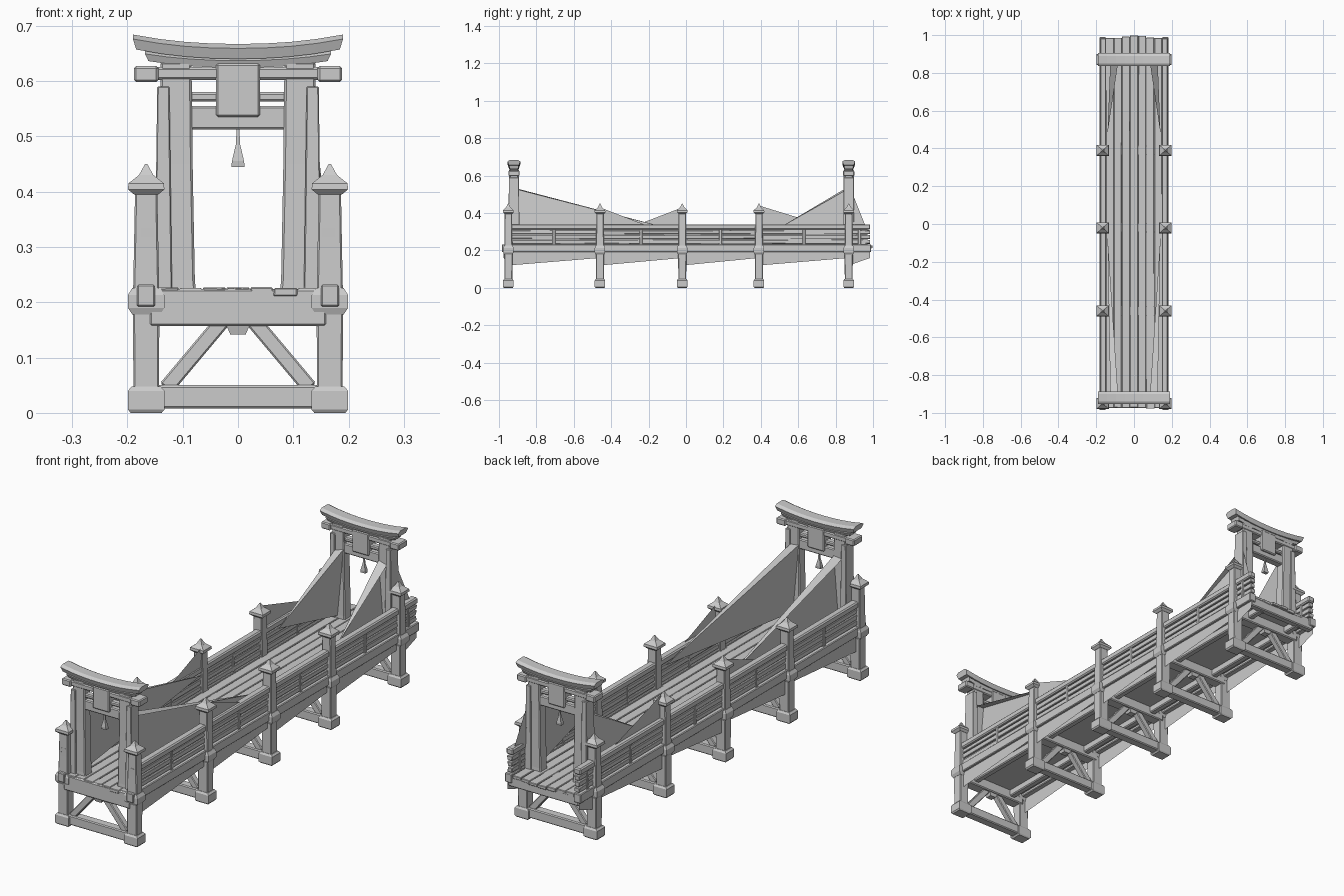
import bpy, bmesh, math, random
from mathutils import Vector

random.seed(4)
POSTS = [-0.95, -0.46, -0.02, 0.39, 0.87]
GATES = [-0.92, 0.87]


def make(name, verts, faces, bevel=0.0):
    me = bpy.data.meshes.new(name)
    me.from_pydata(verts, [], faces)
    bm = bmesh.new()
    bm.from_mesh(me)
    bmesh.ops.recalc_face_normals(bm, faces=bm.faces)
    bm.to_mesh(me)
    bm.free()
    ob = bpy.data.objects.new(name, me)
    bpy.context.collection.objects.link(ob)
    if bevel:
        m = ob.modifiers.new("chamfer", 'BEVEL')
        m.width, m.segments = bevel, 1
    return ob


def loft(name, rings, bevel=0.0):
    """Join equal-length rings of points and cap both ends."""
    n = len(rings[0])
    verts = [p for r in rings for p in r]
    faces = [(i * n + j, i * n + (j + 1) % n, (i + 1) * n + (j + 1) % n, (i + 1) * n + j)
             for i in range(len(rings) - 1) for j in range(n)]
    faces += [tuple(range(n))[::-1], tuple(range(len(verts) - n, len(verts)))]
    return make(name, verts, faces, bevel)


def box(name, x, y, z, bevel=0.004, wear=0.0):
    """Box from (min, max) ranges with a little hand-cut wear."""
    w = lambda: random.uniform(-wear, wear)
    ring = lambda yy: [(x[a] + w(), yy, z[b] + w()) for a, b in ((0, 0), (1, 0), (1, 1), (0, 1))]
    return loft(name, [ring(y[0]), ring(y[1])], bevel)


def tower(name, cx, cy, levels, bevel=0.0):
    """Square column from (height, half width x, half width y) levels."""
    return loft(name, [[(cx + a * hx, cy + b * hy, z) for a, b in ((-1, -1), (1, -1), (1, 1), (-1, 1))]
                       for z, hx, hy in levels], bevel)


def strut(name, a, b, size):
    """Square bar between two points lying in an x-z plane."""
    a, b = Vector(a), Vector(b)
    s = (b - a).normalized().cross(Vector((0, 1, 0))) * size
    t = Vector((0, size, 0))
    loft(name, [[p - s - t, p + s - t, p + s + t, p - s + t] for p in (a, b)], 0.003)


# Support frames with posts, feet, cross beams and braces
for y in POSTS:
    for s in (-1, 1):
        x = s * 0.166
        tower("post", x, y, [(0.03, 0.023, 0.021), (0.2, 0.024, 0.022),
                             (0.3, 0.022, 0.02), (0.41, 0.02, 0.019)], 0.003)
        tower("post_foot", x, y, [(0, 0.028, 0.024), (0.006, 0.033, 0.028),
                                  (0.04, 0.033, 0.028), (0.048, 0.026, 0.023)])
        tower("post_collar", x, y, [(0.178, 0.025, 0.023), (0.19, 0.033, 0.028),
                                    (0.213, 0.033, 0.028), (0.226, 0.025, 0.023)])
        tower("post_cap", x, y, [(0.395, 0.022, 0.02), (0.404, 0.033, 0.029),
                                 (0.415, 0.032, 0.028), (0.43, 0.013, 0.012), (0.45, 0.002, 0.002)])
        strut("brace", (s * 0.13, y, 0.045), (s * 0.025, y, 0.17), 0.014)
    box("foot_beam", (-0.15, 0.15), (y - 0.02, y + 0.02), (0.008, 0.05))
    box("cross_beam", (-0.16, 0.16), (y - 0.025, y + 0.025), (0.157, 0.224))
    tower("brace_key", 0, y, [(0.142, 0.014, 0.014), (0.165, 0.024, 0.02)])

# Deck boards over a solid base, with long bearers underneath
box("deck_base", (-0.15, 0.15), (-0.97, 0.985), (0.2, 0.218))
for i in range(7):
    x = -0.15 + i * 0.3 / 7
    box("deck_board", (x + 0.001, x + 0.3 / 7 - 0.001),
        (-0.97 - random.uniform(0, 0.012), 0.985 + random.uniform(0, 0.015)),
        (0.212, 0.226), 0.002, 0.0015)
for s in (-1, 1):
    box("deck_bearer", (s * 0.1 - 0.014, s * 0.1 + 0.014), (-0.95, 0.97), (0.172, 0.205))
box("end_beam", (-0.17, 0.17), (0.955, 0.985), (0.175, 0.215))

# Side railings: lower beam, thin backing, slotted planks and top rail
for s in (-1, 1):
    def side(name, a, b, y, z, bevel=0.003, wear=0.0):
        box(name, (min(s * a, s * b), max(s * a, s * b)), y, z, bevel, wear)
    side("side_beam", 0.15, 0.183, (-0.985, 0.99), (0.192, 0.232))
    side("rail_backing", 0.157, 0.166, (-0.96, 0.97), (0.225, 0.325), 0)
    side("top_rail", 0.147, 0.18, (-0.97, 0.985), (0.312, 0.34), 0.005)
    for a, b in zip(POSTS, POSTS[1:] + [0.985]):
        for z in (0.236, 0.262, 0.288):
            side("rail_plank", 0.151, 0.174, (a, b), (z, z + 0.02), 0.002, 0.002)
        side("rail_batten", 0.149, 0.177, ((a + b) / 2 - 0.008, (a + b) / 2 + 0.008), (0.23, 0.315))

# Gateways at both ends
for y in GATES:
    for s in (-1, 1):
        tower("gate_pillar", s * 0.112, y, [(0.21, 0.037, 0.026), (0.24, 0.034, 0.024),
                                            (0.45, 0.03, 0.022), (0.635, 0.028, 0.022)], 0.004)
        tower("pillar_strip", s * 0.135, y, [(0.21, 0.016, 0.03), (0.59, 0.011, 0.027)], 0.002)
        box("tie_beam_end", (s * 0.166 - 0.022, s * 0.166 + 0.022), (y - 0.03, y + 0.03), (0.598, 0.627))
    box("tie_beam", (-0.16, 0.16), (y - 0.024, y + 0.024), (0.602, 0.625))
    box("lower_beam", (-0.1, 0.1), (y - 0.018, y + 0.018), (0.512, 0.555))
    box("middle_beam", (-0.1, 0.1), (y - 0.014, y + 0.014), (0.563, 0.58))
    box("plaque", (-0.04, 0.04), (y - 0.027, y + 0.027), (0.535, 0.632))
    # Upswept lintel: under-beam and roof cap
    for name, half, low, high, depth, rise in (("lintel", 0.168, 0.624, 0.645, 0.026, 0.012),
                                               ("roof_cap", 0.19, 0.64, 0.667, 0.034, 0.017)):
        rings = []
        for i in range(9):
            t = -1 + i / 4
            x, up = t * half, rise * abs(t) ** 2.2
            lean = 0.006 * t
            rings.append([(x - lean, y - depth * 0.8, low + up), (x - lean, y + depth * 0.8, low + up),
                          (x, y + depth, high - 0.008 + up), (x, y + depth * 0.6, high + up),
                          (x, y - depth * 0.6, high + up), (x, y - depth, high - 0.008 + up)])
        loft(name, rings)
    # Hanging bell
    tower("bell", 0, y, [(0.445, 0.012, 0.008), (0.455, 0.011, 0.009),
                         (0.485, 0.004, 0.004), (0.52, 0.002, 0.002)])

# Thin webs seen sloping from the gate pillars, post caps and side beams
webs = []
for y, end in ((-0.92, -0.06), (0.87, 0.48)):
    d = 1 if end > y else -1
    for s in (-1, 1):
        top, foot = (s * 0.085, y + d * 0.02, 0.53), (s * 0.14, end, 0.31)
        webs += [[top, foot, (s * 0.11, y, 0.23)], [top, foot, (s * 0.125, y, 0.53)]]
webs.append([(-0.15, -0.02, 0.43), (-0.15, -0.28, 0.33), (-0.15, -0.02, 0.33)])
webs.append([(-0.16, 0.39, 0.44), (-0.16, 0.75, 0.33), (-0.16, 0.39, 0.33)])
webs.append([(0.165, -0.46, 0.43), (0.165, -0.2, 0.33), (0.165, -0.46, 0.33)])
webs.append([(0.14, 0.88, 0.53), (0.16, 0.96, 0.33), (0.14, 0.88, 0.33)])
for a, b in zip(POSTS, POSTS[1:] + [0.985]):
    for s in (-1, 1):
        webs.append([(s * 0.172, a, 0.12), (s * 0.172, b, 0.16), (s * 0.172, b, 0.2), (s * 0.172, a, 0.2)])
for w in webs:
    make("side_web", w, [tuple(range(len(w)))])
